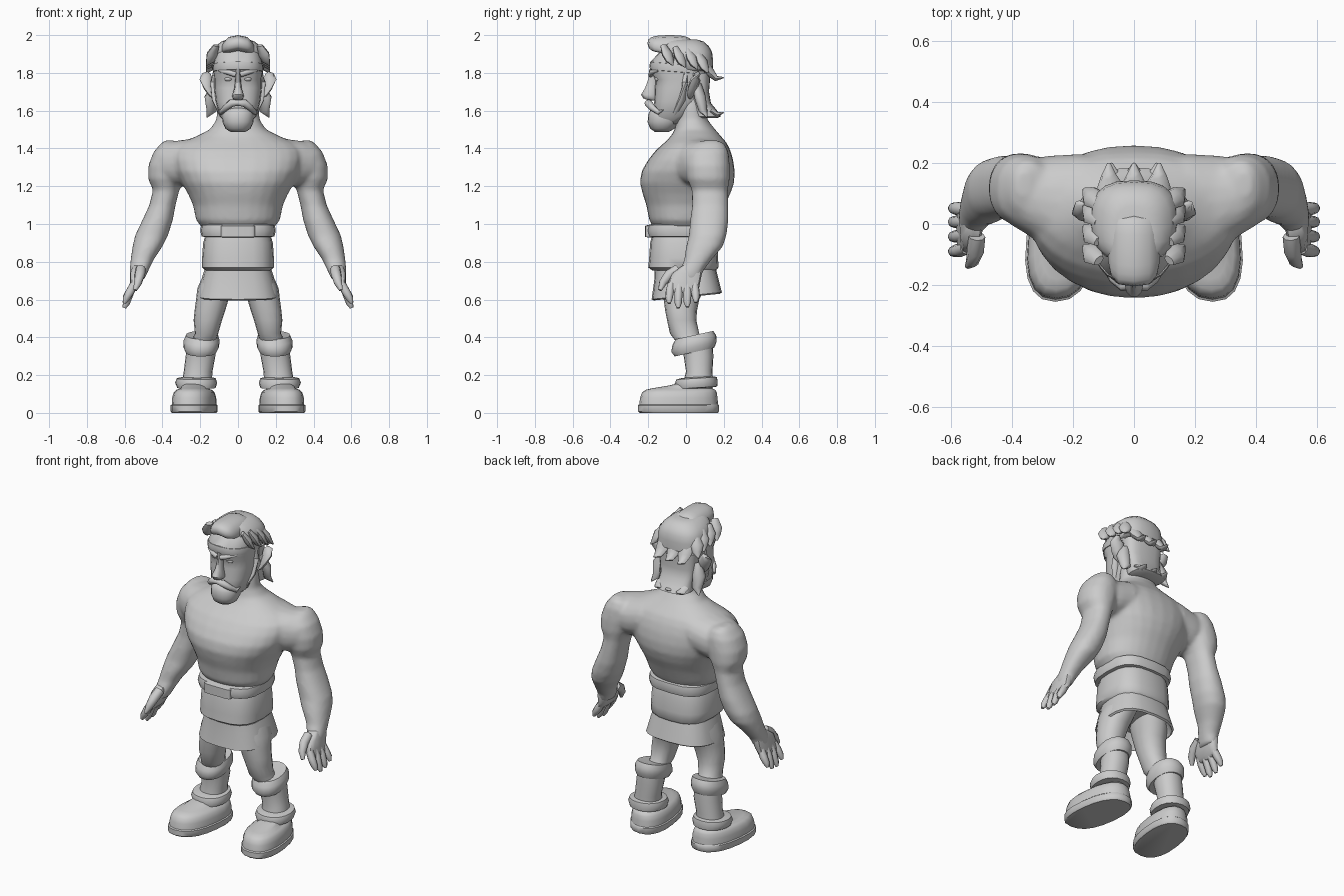
import bpy, bmesh, math
from mathutils import Vector

grey = bpy.data.materials.new("plain_grey")
grey.diffuse_color = (0.6, 0.6, 0.6, 1)


def skin(name, rings, angle=45):
    """Bridge a list of equal point rings into a closed, smooth shaded part."""
    bm = bmesh.new()
    vs = [[bm.verts.new(p) for p in r] for r in rings]
    n = len(vs[0])
    for a, b in zip(vs, vs[1:]):
        for i in range(n):
            bm.faces.new((a[i], a[(i + 1) % n], b[(i + 1) % n], b[i]))
    bm.faces.new(vs[0][::-1])
    bm.faces.new(vs[-1])
    bmesh.ops.recalc_face_normals(bm, faces=bm.faces)
    me = bpy.data.meshes.new(name)
    bm.to_mesh(me)
    bm.free()
    me.materials.append(grey)
    ob = bpy.data.objects.new(name, me)
    bpy.context.collection.objects.link(ob)
    bpy.ops.object.select_all(action='DESELECT')
    ob.select_set(True)
    bpy.context.view_layer.objects.active = ob
    bpy.ops.object.shade_smooth_by_angle(angle=math.radians(angle))
    return ob


def oval(n, power):
    """Unit superellipse points."""
    for i in range(n):
        t = 2 * math.pi * i / n
        c, s = math.cos(t), math.sin(t)
        yield (math.copysign(abs(c) ** (2 / power), c), math.copysign(abs(s) ** (2 / power), s))


def loft(name, rows, side=1, n=20, power=2.2, tilt=0, yaw=0, angle=45):
    """Rows are (z, x0, x1, y0, y1); tilt lifts the back, yaw shears x by y."""
    rings = []
    for z, x0, x1, y0, y1 in rows:
        cx, cy, rx, ry = (x0 + x1) / 2, (y0 + y1) / 2, (x1 - x0) / 2, (y1 - y0) / 2
        rings.append([(side * (cx + rx * c - yaw * ry * s), cy + ry * s, z + tilt * ry * s)
                      for c, s in oval(n, power)])
    return skin(name, rings, angle)


def mid(name, rows, **kw):
    """Loft centred on x = 0, rows are (z, half width, y0, y1)."""
    return loft(name, [(z, -w, w, a, b) for z, w, a, b in rows], **kw)


def across(name, rows, side=1, n=20, power=2.2):
    """Loft running sideways, rows are (x, y0, y1, z0, z1)."""
    return skin(name, [[(side * x, (y0 + y1) / 2 + (y1 - y0) / 2 * c, (z0 + z1) / 2 + (z1 - z0) / 2 * s)
                        for c, s in oval(n, power)] for x, y0, y1, z0, z1 in rows], 60)


def tube(name, pts, radii, side=1, n=8, flat=1.0):
    """Tapered tube through points."""
    pts = [Vector((side * p[0], p[1], p[2])) for p in pts]
    rings = []
    for i, (p, r) in enumerate(zip(pts, radii)):
        d = pts[min(i + 1, len(pts) - 1)] - pts[max(i - 1, 0)]
        q = d.to_track_quat('Z', 'Y')
        rings.append([p + q @ Vector((r * c, r * flat * s, 0)) for c, s in oval(n, 2)])
    return skin(name, rings, 60)


def fuse(parts, voxel, smooth):
    """Join overlapping parts into one continuous skin, named after the first."""
    bpy.ops.object.select_all(action='DESELECT')
    for p in parts:
        p.select_set(True)
    ob = bpy.context.view_layer.objects.active = parts[0]
    bpy.ops.object.join()
    rem = ob.modifiers.new("fuse", 'REMESH')
    rem.mode, rem.voxel_size, rem.use_smooth_shade = 'VOXEL', voxel, True
    soft = ob.modifiers.new("soften", 'SMOOTH')
    soft.factor, soft.iterations = .5, smooth
    for m in ("fuse", "soften"):
        bpy.ops.object.modifier_apply(modifier=m)


# Torso and neck
body = [mid("body", [
    (0.98, .19, -.17, .15), (1.02, .222, -.195, .17), (1.1, .238, -.21, .205),
    (1.16, .265, -.23, .235), (1.22, .30, -.244, .255), (1.28, .33, -.235, .258),
    (1.34, .345, -.20, .25), (1.39, .34, -.16, .235), (1.43, .30, -.115, .215),
    (1.465, .22, -.08, .185), (1.5, .15, -.06, .155), (1.55, .115, -.05, .115),
    (1.62, .11, -.04, .10), (1.7, .10, -.04, .09)], n=28)]

# Belt, buckle and two tier skirt
mid("belt", [(.93, .17, -.18, .15), (.935, .193, -.2, .17), (.965, .2, -.208, .178),
             (.995, .195, -.2, .172), (1.0, .17, -.18, .15)], power=3, angle=60)
mid("buckle", [(.928, .08, -.2, -.15), (.932, .09, -.216, -.15),
               (.99, .09, -.216, -.15), (.995, .08, -.2, -.15)], power=6)
mid("skirt_upper", [(.94, .172, -.18, .155), (.9, .185, -.19, .165), (.82, .19, -.195, .17),
                    (.77, .19, -.2, .172), (.755, .175, -.18, .16)], power=2.8)
mid("skirt_lower", [(.78, .17, -.165, .15), (.72, .19, -.168, .165), (.62, .215, -.182, .19),
                    (.613, .205, -.17, .18), (.70, .16, -.13, .14)], power=2.8, tilt=.1)

# Shoulders, arms, hands, legs and boots on both sides
for s, tag in ((1, "left"), (-1, "right")):
    body.append(across("shoulder_" + tag, [
        (.10, -.08, .22, 1.25, 1.475), (.18, -.09, .23, 1.22, 1.47), (.27, -.085, .225, 1.2, 1.448),
        (.35, -.035, .215, 1.2, 1.438), (.40, -.005, .205, 1.22, 1.42), (.44, .03, .18, 1.25, 1.39)], s))
    body.append(loft("arm_" + tag, [
        (1.442, .34, .385, .09, .17), (1.425, .29, .41, .04, .205), (1.38, .26, .448, .0, .225),
        (1.31, .26, .475, -.005, .232), (1.24, .28, .477, .005, .232), (1.18, .31, .45, .03, .222),
        (1.1, .33, .47, .032, .224), (1.02, .345, .507, .022, .225), (.94, .37, .545, .015, .215),
        (.88, .40, .559, .0, .195), (.81, .447, .569, -.01, .135), (.75, .475, .575, -.035, .09),
        (.70, .50, .572, -.05, .075)], side=s))
    loft("palm_" + tag, [
        (.78, .49, .56, -.02, .08), (.74, .497, .572, -.075, .085), (.69, .515, .572, -.095, .075),
        (.655, .535, .582, -.097, .068), (.64, .55, .582, -.085, .055)], side=s, n=12, power=3)
    for i, (y, tip) in enumerate(((-.078, .58), (-.036, .555), (.006, .56), (.045, .585))):
        dy = y * .1
        tube(f"finger_{i + 1}_{tag}", [(.55, y, .68), (.572, y + dy, .64),
             (.592, y + dy * 1.5, tip + .025), (.602, y + dy * 1.5, tip)],
             [.022, .023, .019, .009], s)
    tube("thumb_" + tag, [(.515, -.04, .76), (.52, -.09, .73), (.53, -.122, .69), (.545, -.138, .65)],
         [.028, .028, .022, .01], s)

    loft("leg_" + tag, [
        (.74, .01, .18, -.13, .13), (.66, .03, .215, -.125, .10), (.6, .05, .222, -.118, .07),
        (.54, .068, .23, -.11, .058), (.49, .085, .235, -.10, .055), (.42, .105, .228, -.085, .07),
        (.36, .12, .255, -.04, .12)], side=s, n=16)
    loft("boot_cuff_" + tag, [
        (.325, .13, .265, -.02, .13), (.322, .115, .278, -.06, .15), (.35, .10, .29, -.078, .162),
        (.385, .098, .288, -.072, .16), (.412, .105, .275, -.055, .145), (.41, .125, .25, -.03, .115)],
        side=s, tilt=.22)
    loft("boot_shaft_" + tag, [
        (.38, .12, .27, -.02, .14), (.3, .12, .277, -.012, .145), (.22, .135, .287, .0, .14),
        (.14, .14, .30, -.02, .145)], side=s)
    loft("ankle_band_" + tag, [
        (.13, .15, .3, -.03, .14), (.133, .118, .322, -.055, .165), (.16, .110, .333, -.06, .168),
        (.183, .118, .325, -.052, .163), (.19, .145, .29, -.02, .14)], side=s, tilt=.06)
    loft("boot_sole_" + tag, [
        (0, .118, .346, -.245, .168), (.008, .112, .352, -.255, .175), (.04, .112, .352, -.255, .175),
        (.05, .125, .34, -.24, .165)], side=s, yaw=.12, power=2.4)
    loft("boot_foot_" + tag, [
        (.04, .118, .346, -.248, .17), (.08, .12, .344, -.243, .167), (.107, .128, .336, -.233, .163),
        (.122, .143, .322, -.215, .155), (.13, .165, .3, -.18, .14), (.145, .17, .29, -.09, .14),
        (.16, .175, .285, -.03, .13)], side=s, yaw=.12, power=2.4)
fuse(body, .012, 6)

# Head, beard and nose
mid("head", [(1.53, .06, -.15, -.03), (1.57, .098, -.175, .02), (1.65, .118, -.168, .085),
             (1.72, .126, -.165, .10), (1.765, .126, -.163, .11), (1.80, .13, -.185, .115),
             (1.86, .128, -.187, .12), (1.92, .115, -.13, .12), (1.96, .08, -.1, .1)], power=2.6)
mid("beard", [(1.488, .04, -.165, -.09), (1.505, .067, -.19, -.06), (1.54, .082, -.203, -.035),
              (1.58, .085, -.2, -.03), (1.605, .075, -.188, -.04), (1.615, .05, -.17, -.06)])
mid("nose", [(1.82, .014, -.195, -.15), (1.77, .014, -.2, -.15), (1.72, .019, -.218, -.15),
             (1.685, .031, -.24, -.15), (1.665, .03, -.228, -.15), (1.655, .018, -.2, -.15)], n=10)

# Brow band, hair cap and forelock
mid("brow_band", [(1.80, .12, -.17, .1), (1.805, .133, -.19, .12), (1.825, .135, -.194, .125),
                  (1.845, .132, -.19, .12), (1.85, .11, -.16, .1)], power=2.6, tilt=-.08)
mid("hair_cap", [(1.81, .125, -.03, .125), (1.82, .138, -.05, .143), (1.87, .143, -.10, .143),
                 (1.91, .14, -.125, .138), (1.94, .12, -.13, .122), (1.965, .09, -.125, .095),
                 (1.976, .06, -.1, .06)], power=2.6)
across("forelock", [(-.085, -.12, .0, 1.91, 1.945), (-.075, -.17, .02, 1.905, 1.965),
                    (-.05, -.198, .03, 1.905, 1.99), (0, -.204, .03, 1.915, 2.0),
                    (.05, -.198, .03, 1.905, 1.99), (.075, -.17, .02, 1.905, 1.965),
                    (.085, -.12, .0, 1.91, 1.945)], power=2.8)

# Rolled hair on the nape and flicks at the back
mid("nape_hair", [(1.56, .09, .05, .165), (1.57, .108, .03, .185), (1.6, .108, .02, .165),
                  (1.64, .108, .02, .132), (1.7, .118, .02, .122), (1.8, .125, .0, .13)], power=2.8)
for i, x in enumerate((-.075, 0, .075)):
    tube(f"crown_flick_{i + 1}", [(x, .09, 1.85), (x * 1.05, .13, 1.80), (x * 1.1, .16, 1.77),
                                  (x * 1.1, .2, 1.775)], [.05, .04, .025, .005], flat=.6)
    tube(f"nape_flick_{i + 1}", [(x, .13, 1.60), (x, .165, 1.578), (x, .2, 1.59)],
         [.035, .028, .005], flat=.5)

# Paired details of the face
for s, tag in ((1, "left"), (-1, "right")):
    tube("eyebrow_" + tag, [(.012, -.187, 1.79), (.05, -.182, 1.803), (.1, -.148, 1.812)],
         [.014, .014, .006], s)
    tube("eye_" + tag, [(.05, -.13, 1.768), (.05, -.155, 1.768), (.05, -.162, 1.768),
                        (.05, -.166, 1.768)], [.022, .022, .015, .004], s, flat=.65)
    tube("moustache_" + tag, [(0, -.2, 1.642), (.035, -.2, 1.64), (.065, -.178, 1.615),
                              (.09, -.145, 1.59), (.10, -.12, 1.605)],
         [.015, .021, .018, .012, .003], s)
    tube("ear_" + tag, [(.125, .02, 1.665), (.143, .025, 1.685), (.155, .035, 1.72),
                        (.168, .05, 1.765), (.168, .06, 1.795), (.16, .065, 1.805)],
         [.008, .022, .033, .04, .026, .006], s, flat=.55)
    # Side locks lying against the head
    for i, (y, z) in enumerate(((-.10, 1.90), (-.035, 1.89), (.03, 1.88), (.085, 1.86))):
        tube(f"side_lock_{i + 1}_{tag}", [(.115, y - .02, z + .045), (.137, y, z),
             (.147, y + .015, z - .035), (.165, y + .03, z - .06)], [.02, .036, .028, .005], s, flat=.6)
    tube("sideburn_" + tag, [(.115, -.005, 1.83), (.125, -.005, 1.75), (.118, -.02, 1.66),
                             (.085, -.06, 1.58)], [.02, .022, .024, .018], s, flat=.7)
    tube("neck_lock_" + tag, [(.12, .06, 1.74), (.145, .075, 1.67), (.14, .09, 1.6),
                              (.165, .11, 1.565)], [.025, .038, .03, .004], s, flat=.7)
